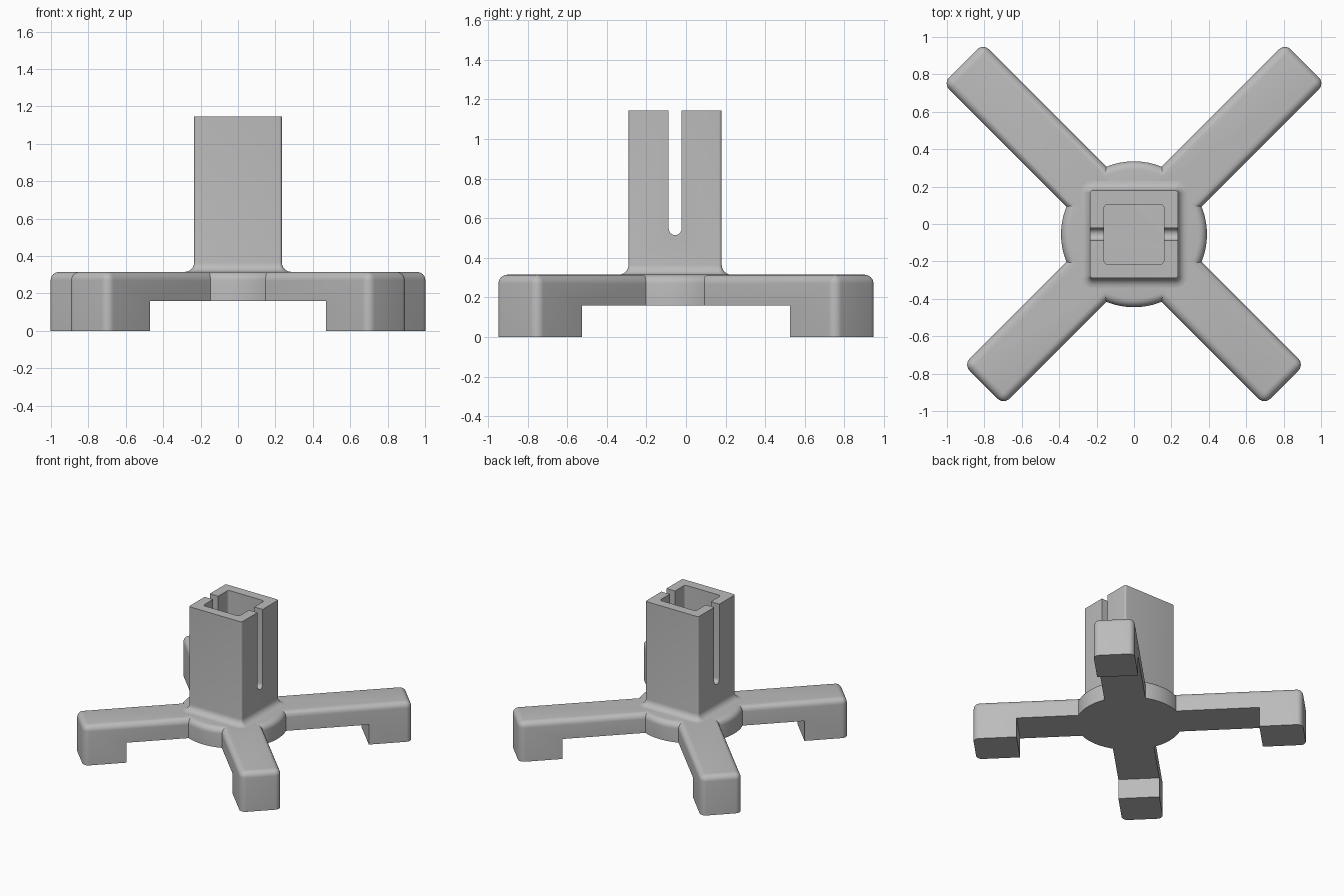
import bpy
import bmesh
from math import sin, cos, pi, radians
from mathutils import Matrix, Vector

if "Cube" in bpy.data.objects:
    bpy.data.objects.remove(bpy.data.objects["Cube"])

CENTRE = Vector((0, -0.055, 0))
UNDER, TOP, TOWER_TOP = 0.16, 0.315, 1.145
ROUND = 0.045

grey = bpy.data.materials.new("plain grey")
grey.use_nodes = True
colour = (0.5, 0.5, 0.5, 1)
grey.diffuse_color = colour
grey.node_tree.nodes["Principled BSDF"].inputs["Base Color"].default_value = colour


def make_object(name, bm, matrix=Matrix()):
    bmesh.ops.recalc_face_normals(bm, faces=bm.faces)
    mesh = bpy.data.meshes.new(name)
    bm.to_mesh(mesh)
    bm.free()
    mesh.transform(Matrix.Translation(CENTRE) @ matrix)
    mesh.materials.append(grey)
    obj = bpy.data.objects.new(name, mesh)
    bpy.context.collection.objects.link(obj)
    return obj


def prism(points, direction):
    """Extrude a flat outline along a direction."""
    bm = bmesh.new()
    face = bm.faces.new([bm.verts.new(p) for p in points])
    result = bmesh.ops.extrude_face_region(bm, geom=[face], use_keep_orig=True)
    moved = [g for g in result["geom"] if isinstance(g, bmesh.types.BMVert)]
    bmesh.ops.translate(bm, verts=moved, vec=direction)
    return bm


def round_edges(bm, test):
    edges = [e for e in bm.edges if test(*(v.co for v in e.verts))]
    bmesh.ops.bevel(bm, geom=edges, offset=ROUND, segments=6, profile=0.5, affect='EDGES')


def rounded_square(half, radius, z, steps=6):
    ring = []
    for k in range(4):
        for i in range(steps + 1):
            a = (k + i / steps) * pi / 2
            sx, sy = (1, -1, -1, 1)[k], (1, 1, -1, -1)[k]
            ring.append((sx * (half - radius) + radius * cos(a),
                         sy * (half - radius) + radius * sin(a), z))
    return ring


def combine(obj, other, operation):
    mod = obj.modifiers.new(operation.lower(), 'BOOLEAN')
    mod.operation, mod.object, mod.solver = operation, other, 'EXACT'
    bpy.context.view_layer.objects.active = obj
    bpy.ops.object.modifier_apply(modifier=mod.name)
    bpy.data.objects.remove(other)


def finish(obj):
    bpy.ops.object.select_all(action='DESELECT')
    obj.select_set(True)
    bpy.context.view_layer.objects.active = obj
    bpy.ops.object.shade_smooth_by_angle(angle=radians(30))


# Round hub with a softened upper rim
circle = [(0.39 * cos(i * pi / 48), 0.39 * sin(i * pi / 48), UNDER) for i in range(96)]
hub = prism(circle, (0, 0, TOP - UNDER))
round_edges(hub, lambda a, b: min(a.z, b.z) > TOP - 0.001)
base = make_object("hub_and_legs", hub)

# Four legs with downturned feet; the back pair is longer
for angle, length in ((45, 1.292), (135, 1.292), (225, 1.137), (315, 1.137)):
    foot, half = length - 0.32, 0.151
    side = [(0.23, UNDER), (foot, UNDER), (foot, 0), (length, 0), (length, TOP), (0.23, TOP)]
    leg = prism([(s, -half, z) for s, z in side], (0, 2 * half, 0))

    def is_round(a, b):
        upper = min(a.z, b.z) > TOP - 0.001 and max(a.x, b.x) > foot
        tip_corner = min(a.x, b.x) > length - 0.001 and abs(a.z - b.z) > 0.1
        return upper or tip_corner

    round_edges(leg, is_round)
    combine(base, make_object("leg", leg, Matrix.Rotation(radians(angle), 4, 'Z')), 'UNION')
finish(base)

# Square tower lofted from rounded squares, flaring into the hub
HALF, CORNER, FLARE = 0.235, 0.015, 0.05
sections = [(FLARE, TOP - 0.08)]
for i in range(7):
    a = i / 6 * pi / 2
    sections.append((FLARE * (1 - sin(a)), TOP + FLARE * (1 - cos(a))))
sections.append((0, TOWER_TOP))
bm = bmesh.new()
rings = [[bm.verts.new(p) for p in rounded_square(HALF + o, CORNER + o, z)] for o, z in sections]
for low, high in zip(rings, rings[1:]):
    for i in range(len(low)):
        j = (i + 1) % len(low)
        bm.faces.new((low[i], low[j], high[j], high[i]))
bm.faces.new(rings[0])
bm.faces.new(rings[-1])
tower = make_object("tower", bm)

# Square socket down the tower
socket = prism(rounded_square(0.16, 0.02, TOP), (0, 0, 1))
combine(tower, make_object("socket_cutter", socket), 'DIFFERENCE')

# Round-bottomed slot through both side walls
w = 0.0325
outline = [(-0.5, w * cos(pi + i * pi / 12), 0.515 + w + w * sin(pi + i * pi / 12))
           for i in range(13)]
outline += [(-0.5, w, 1.3), (-0.5, -w, 1.3)]
combine(tower, make_object("slot_cutter", prism(outline, (1, 0, 0))), 'DIFFERENCE')
finish(tower)
